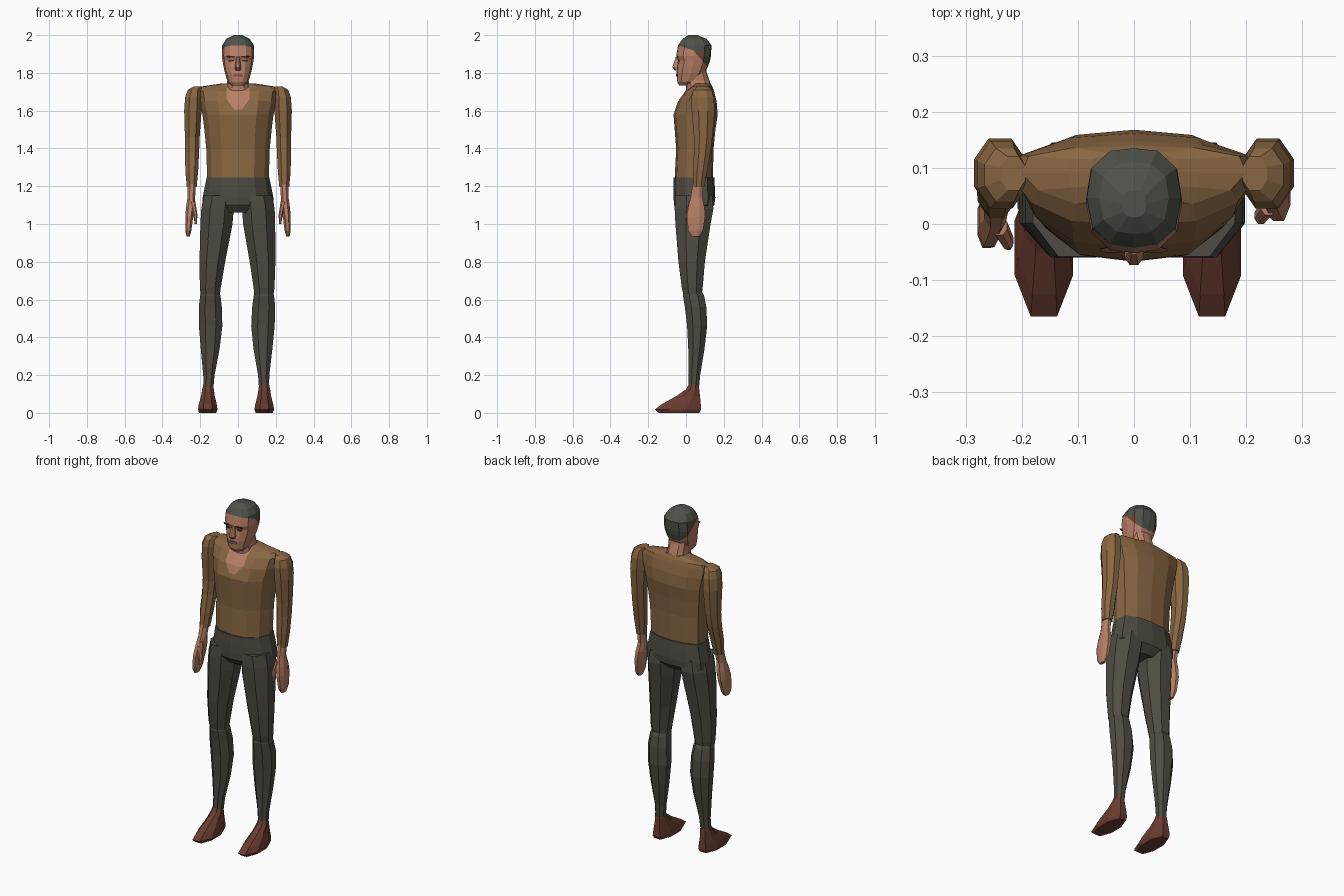
import bpy, bmesh
from mathutils import Vector

def lin(c):
    c /= 255
    return c / 12.92 if c <= 0.04045 else ((c + 0.055) / 1.055) ** 2.4

def mat(name, r, g, b):
    m = bpy.data.materials.new(name)
    m.diffuse_color = (lin(r), lin(g), lin(b), 1)
    return m

SHIRT = mat("brown_cloth", 137, 103, 67)
PANTS = mat("dark_grey_cloth", 78, 76, 66)
SKIN = mat("skin", 184, 128, 102)
HAIR = mat("dark_hair", 78, 82, 73)
EDGE = mat("reddish_hair", 118, 68, 52)
SHOE = mat("red_brown_leather", 106, 60, 48)
DARK = mat("eye_dark", 62, 42, 34)
LIP = mat("lips", 140, 84, 68)

# unit cross-sections: u across, v from front (-1) to back (+1)
def mirror_profile(half):
    return half + [(-u, v) for u, v in reversed(half) if u > 0]

BODY = mirror_profile([(0, -1), (.52, -.9), (.86, -.45), (1, .1), (.94, .65), (.55, .92), (0, 1)])
HEAD = mirror_profile([(0, -1), (.5, -.93), (.88, -.6), (1, 0), (.9, .6), (.5, .95), (0, 1)])
LIMB = mirror_profile([(.45, -1), (1, -.4), (1, .4), (.45, 1)])

def loft(name, rings, profile, mats, cuts=(), rule=None, side=1):
    """rings: (z, centre x, half width, front y, back y); cuts: (point, normal) planes"""
    bm = bmesh.new()
    loops = []
    for z, cx, rx, yf, yb in rings:
        loops.append([bm.verts.new((side * (cx + u * rx), (yf + yb) / 2 + v * (yb - yf) / 2, z))
                      for u, v in profile])
    n = len(profile)
    for a, b in zip(loops, loops[1:]):
        for i in range(n):
            j = (i + 1) % n
            bm.faces.new((a[i], a[j], b[j], b[i]))
    bm.faces.new(loops[0])
    bm.faces.new(loops[-1])
    for co, no in cuts:
        bmesh.ops.bisect_plane(bm, geom=bm.verts[:] + bm.edges[:] + bm.faces[:],
                               plane_co=co, plane_no=no)
    bmesh.ops.recalc_face_normals(bm, faces=bm.faces[:])
    if rule:
        for f in bm.faces:
            f.material_index = rule(f.calc_center_median())
    me = bpy.data.meshes.new(name)
    bm.to_mesh(me)
    bm.free()
    for m in mats:
        me.materials.append(m)
    ob = bpy.data.objects.new(name, me)
    bpy.context.collection.objects.link(ob)
    return ob

def centred(rows):
    return [(z, 0, rx, yf, yb) for z, rx, yf, yb in rows]

# shirt, with an open neckline cut into the chest
NECK_Z = 1.605
def neckline(c):
    x = abs(c.x)
    return int(c.y < .05 and x < .06 and c.z > NECK_Z + max(0, x - .02) * 1.4)

loft("shirt_torso", centred([
    (1.235, .163, -.06, .142), (1.40, .168, -.052, .146), (1.50, .178, -.06, .156),
    (1.58, .188, -.066, .168), (1.65, .205, -.042, .162), (1.705, .215, -.002, .148),
    (1.727, .20, .03, .14), (1.745, .08, .045, .13)]), BODY, [SHIRT, SKIN],
    [((.06, 0, 0), (1, 0, 0)), ((-.06, 0, 0), (1, 0, 0)), ((0, 0, NECK_Z), (0, 0, 1)),
     ((.02, 0, NECK_Z), (-1.4, 0, 1)), ((-.02, 0, NECK_Z), (1.4, 0, 1))], neckline)

# trousers top
loft("trouser_hips", centred([
    (1.06, .10, -.03, .11), (1.10, .19, -.063, .15), (1.14, .187, -.066, .155),
    (1.19, .177, -.067, .153), (1.245, .166, -.066, .15)]), BODY, [PANTS])

# neck
loft("neck", centred([
    (1.66, .068, .0, .14), (1.72, .062, .0, .138), (1.76, .056, -.002, .124),
    (1.80, .058, .0, .11), (1.86, .06, .0, .1)]), HEAD, [SKIN])

# head with hair cut in as sloped bands
def top_line(y):
    return 1.945 - (y + .04) * .32
def low_line(y):
    return 1.94 - (y - .02) * 1.15
def hair(c):
    if c.z > top_line(c.y) or (c.y > .1 and c.z > 1.845):
        return 1
    return 2 if c.y > .02 and c.z > low_line(c.y) else 0

loft("head", centred([
    (1.733, .032, -.036, .01), (1.752, .055, -.046, .06), (1.80, .069, -.05, .10),
    (1.83, .076, -.047, .115), (1.865, .082, -.043, .127), (1.89, .086, -.052, .132),
    (1.945, .084, -.042, .135), (1.98, .062, -.018, .11), (2.0, .022, .012, .06)]),
    HEAD, [SKIN, HAIR, EDGE],
    [((0, -.04, 1.945), (0, .32, 1)), ((0, .02, 1.94), (0, 1.15, 1)),
     ((0, .1, 0), (0, 1, 0)), ((0, .02, 0), (0, 1, 0))], hair)

# face details
loft("nose", centred([(1.812, .014, -.058, -.03), (1.828, .017, -.073, -.03),
                      (1.885, .008, -.054, -.03)]), LIMB, [SKIN])
loft("mouth", centred([(1.781, .024, -.053, -.045), (1.788, .027, -.053, -.045),
                       (1.794, .018, -.053, -.045)]), LIMB, [LIP])
for side, word in ((1, "right"), (-1, "left")):
    loft(word + "_eye", [(1.861, .036, .013, -.043, -.034), (1.869, .036, .015, -.043, -.034)],
         LIMB, [DARK], side=side)
    loft(word + "_eyebrow", [(1.882, .038, .021, -.0495, -.041), (1.890, .038, .023, -.051, -.042)],
         LIMB, [DARK], side=side)

# limbs: spread moves the lower leg outward, swing moves the forearm forward
def limb(name, rows, mats, side, spread=0, swing=0):
    out = []
    for z, cx, rx, yf, yb in rows:
        dy = swing * max(0, 1.42 - z)
        out.append((z, cx + spread * max(0, 1.1 - z), rx, yf - dy, yb - dy))
    return loft(name, out, LIMB, mats, side=side)

for side, word, spread, swing in ((1, "right", 0, 0), (-1, "left", .02, .12)):
    # legs
    limb(word + "_thigh", [
        (.60, .136, .048, -.008, .08), (.66, .138, .055, -.022, .088),
        (.80, .13, .068, -.04, .10), (1.0, .112, .085, -.056, .13),
        (1.08, .108, .086, -.06, .145), (1.15, .098, .082, -.058, .14)], [PANTS], side, spread)
    limb(word + "_shin", [
        (.12, .138, .026, .012, .068), (.20, .136, .030, .012, .075),
        (.34, .132, .050, .012, .098), (.46, .132, .062, .006, .112),
        (.56, .136, .061, -.006, .108), (.62, .137, .054, -.016, .096),
        (.65, .138, .044, -.012, .08)], [PANTS], side, spread)
    # shoe
    limb(word + "_shoe", [
        (.0, .139, .045, -.145, .07), (.018, .139, .052, -.165, .08),
        (.048, .139, .047, -.125, .078), (.09, .139, .036, -.05, .074),
        (.125, .139, .031, .0, .07), (.15, .139, .026, .014, .066)], [SHOE], side, spread)
    # sleeve
    limb(word + "_sleeve", [
        (1.195, .245, .026, .036, .098), (1.28, .245, .034, .036, .112),
        (1.38, .243, .037, .042, .13), (1.46, .242, .039, .042, .14),
        (1.60, .239, .046, .03, .152), (1.67, .236, .044, .028, .148),
        (1.71, .23, .036, .04, .135), (1.727, .215, .022, .06, .12)], [SHIRT], side, 0, swing)
    # hand and thumb
    limb(word + "_hand", [
        (.935, .264, .009, .03, .072), (.965, .263, .016, .012, .09),
        (1.04, .258, .021, .005, .102), (1.09, .252, .023, .012, .098),
        (1.14, .247, .020, .024, .086), (1.21, .245, .022, .036, .092)], [SKIN], side, 0, swing)
    limb(word + "_thumb", [
        (1.0, .223, .006, .004, .022), (1.05, .226, .011, .0, .03),
        (1.12, .24, .014, .016, .05)], [SKIN], side, 0, swing)
